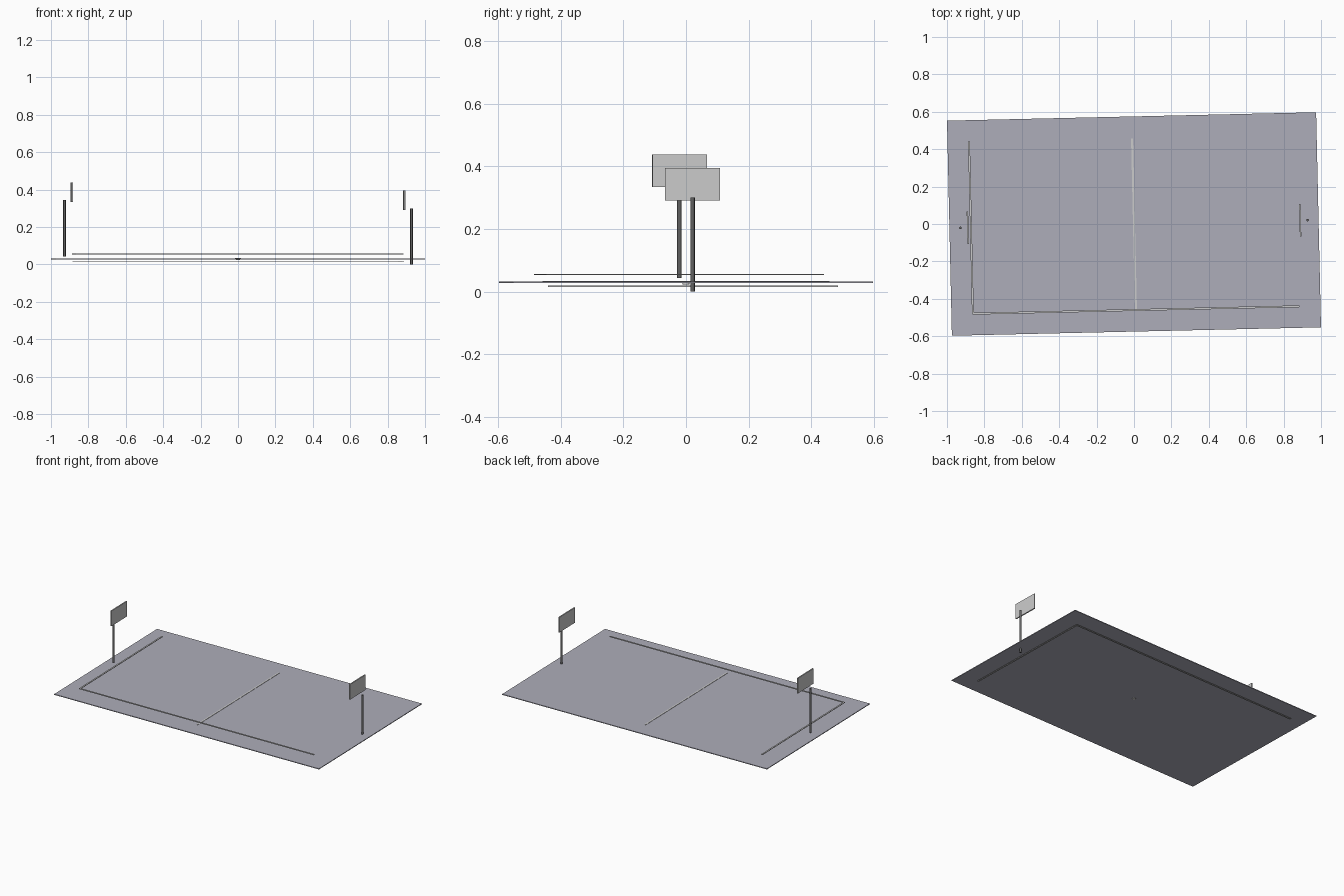
import bpy
import math
from mathutils import Matrix

if "Cube" in bpy.data.objects:
    bpy.data.objects.remove(bpy.data.objects["Cube"])

TURN = Matrix.Rotation(math.radians(1.3), 4, 'Z')  # whole court is turned slightly


def material(name, rgb):
    m = bpy.data.materials.new(name)
    m.diffuse_color = (*rgb, 1)
    m.use_nodes = True
    m.node_tree.nodes["Principled BSDF"].inputs["Base Color"].default_value = m.diffuse_color
    return m


slate = material("slate", (0.42, 0.42, 0.49))
dark = material("dark", (0.12, 0.12, 0.12))


def place(name, centre, mat):
    ob = bpy.context.object
    ob.name = name
    ob.matrix_world = TURN @ Matrix.Translation(centre)
    if mat:
        ob.data.materials.append(mat)
    return ob


def box(name, centre, size, mat=None):
    bpy.ops.mesh.primitive_cube_add(size=1)
    bpy.context.object.data.transform(Matrix.Diagonal((*size, 1)))
    return place(name, centre, mat)


def rod(name, centre, radius, height, mat=None):
    bpy.ops.mesh.primitive_cylinder_add(vertices=16, radius=radius, depth=height)
    bpy.ops.object.shade_smooth_by_angle()
    return place(name, centre, mat)


# Playing surface
box("court_floor", (0, 0, 0.03), (1.974, 1.15, 0.005), slate)

# Markings: one L-shaped pair floats above the floor, the other hangs below
box("centre_line", (0, 0, 0.0325), (0.011, 0.915, 0.004))
rod("centre_spot", (0, 0, 0.0275), 0.011, 0.008)
for side, z, tag in ((-1, 0.055, "upper"), (1, 0.0175, "lower")):
    box(tag + "_side_line", (0, side * 0.46, z), (1.75, 0.01, 0.004))
    box(tag + "_end_line", (side * 0.872, 0, z), (0.01, 0.92, 0.004))

# Hoop stands: left one sits higher than the right one
for side, lift, tag in ((-1, 0.043, "left"), (1, 0.0, "right")):
    rod(tag + "_post", (side * 0.928, 0, 0.15 + lift), 0.007, 0.30, dark)
    box(tag + "_backboard", (side * 0.889, 0, 0.343 + lift), (0.008, 0.175, 0.104))
